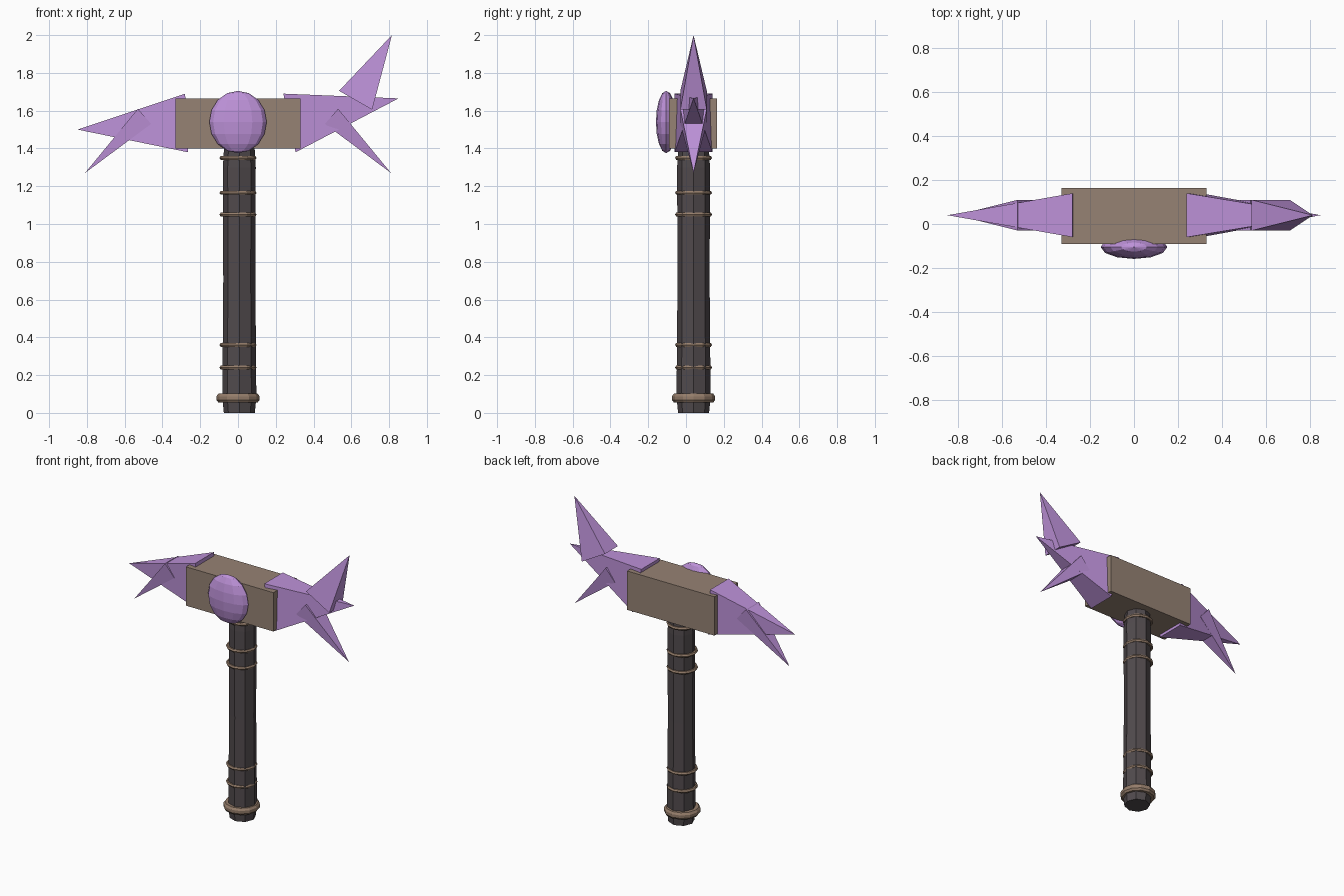
import bpy, bmesh, math
from mathutils import Vector, Matrix

if "Cube" in bpy.data.objects:
    bpy.data.objects.remove(bpy.data.objects["Cube"])

CY = 0.04  # depth of the handle and spike axis


def material(name, rgb):
    m = bpy.data.materials.new(name)
    m.diffuse_color = (*rgb, 1)
    m.use_nodes = True
    m.node_tree.nodes["Principled BSDF"].inputs["Base Color"].default_value = m.diffuse_color
    return m


PURPLE = material("crystal_purple", (0.51, 0.285, 0.69))
STONE = material("head_brown", (0.305, 0.225, 0.175))
DARK = material("handle_charcoal", (0.082, 0.069, 0.074))
BAND = material("band_tan", (0.30, 0.205, 0.145))


def finish(name, bm, mat):
    bmesh.ops.recalc_face_normals(bm, faces=bm.faces)
    me = bpy.data.meshes.new(name)
    bm.to_mesh(me)
    bm.free()
    me.materials.append(mat)
    ob = bpy.data.objects.new(name, me)
    bpy.context.collection.objects.link(ob)
    return ob


def lathe(name, profile, sides, mat, closed=False, cx=0.0):
    """Revolve (radius, z) points around the handle axis."""
    bm = bmesh.new()
    rings = []
    for r, z in profile:
        rings.append([bm.verts.new((cx + r * math.cos(2 * math.pi * i / sides),
                                    CY + r * math.sin(2 * math.pi * i / sides), z))
                      for i in range(sides)])
    pairs = list(zip(rings, rings[1:]))
    if closed:
        pairs.append((rings[-1], rings[0]))
    else:
        bm.faces.new(rings[0])
        bm.faces.new(rings[-1])
    for a, b in pairs:
        for i in range(sides):
            j = (i + 1) % sides
            bm.faces.new((a[i], a[j], b[j], b[i]))
    return finish(name, bm, mat)


def spike(name, edge_a, edge_b, tip, half_depth):
    """Four-sided pyramid; base edge and tip are given in (x, z)."""
    bm = bmesh.new()
    base = [bm.verts.new((p[0], CY + s * half_depth, p[1]))
            for p, s in ((edge_a, -1), (edge_b, -1), (edge_b, 1), (edge_a, 1))]
    top = bm.verts.new((tip[0], CY, tip[1]))
    bm.faces.new(base)
    for i in range(4):
        bm.faces.new((base[i], base[(i + 1) % 4], top))
    return finish(name, bm, PURPLE)


# Handle
lathe("handle", [(0.082, 0), (0.088, 0.06), (0.09, 0.1), (0.085, 0.7),
                 (0.087, 1.3), (0.08, 1.42)], 8, DARK, cx=0.007)

# Wrapped bands and the thick pommel collar
for i, z in enumerate((0.24, 0.36, 1.05, 1.165, 1.35)):
    lathe(f"band_{i + 1}", [(0.082, z - 0.01), (0.092, z - 0.01), (0.098, z),
                            (0.092, z + 0.01), (0.082, z + 0.01)], 12, BAND, True)
lathe("pommel_collar", [(0.08, 0.055), (0.104, 0.055), (0.114, 0.068), (0.114, 0.088),
                        (0.104, 0.102), (0.08, 0.102)], 12, BAND, True)

# Block head
bm = bmesh.new()
bmesh.ops.create_cube(bm, size=1, matrix=Matrix.Translation((0, 0.037, 1.532))
                      @ Matrix.Diagonal((0.66, 0.255, 0.265, 1)))
finish("head_block", bm, STONE)

# Faceted front gem
bm = bmesh.new()
bmesh.ops.create_uvsphere(bm, u_segments=12, v_segments=8, radius=1,
                          matrix=Matrix.Translation((0, -0.105, 1.54))
                          @ Matrix.Diagonal((0.152, 0.054, 0.165, 1)))
finish("front_gem", bm, PURPLE)

# Main spikes at each end
spike("left_spike", (-0.28, 1.69), (-0.265, 1.38), (-0.85, 1.50), 0.10)
spike("right_spike", (0.24, 1.69), (0.305, 1.38), (0.85, 1.665), 0.10)

# Small spikes pointing down and outward
for side, s in (("left", -1), ("right", 1)):
    spike(f"{side}_lower_spike", (s * 0.53, 1.61), (s * 0.46, 1.53), (s * 0.81, 1.27), 0.07)

# Upright spike on the right
spike("right_upper_spike", (0.535, 1.705), (0.71, 1.605), (0.815, 2.0), 0.07)
